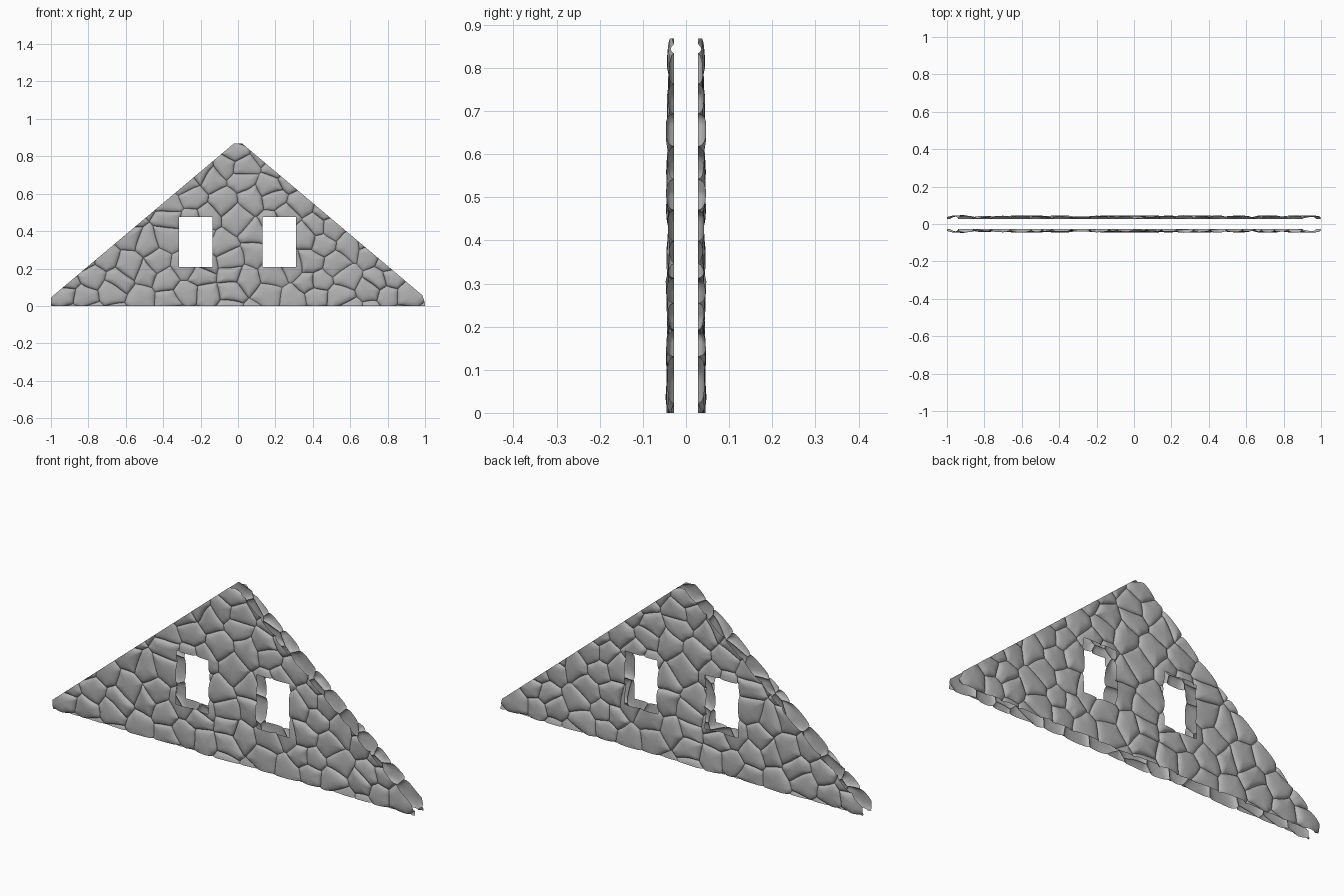
import bpy, bmesh, math, random
from mathutils import Vector, noise

if "Cube" in bpy.data.objects:
    bpy.data.objects.remove(bpy.data.objects["Cube"], do_unlink=True)

stone = bpy.data.materials.new("grey stone")
stone.use_nodes = True
GREY = (0.45, 0.45, 0.45, 1)
stone.diffuse_color = GREY
bsdf = next(n for n in stone.node_tree.nodes if n.type == "BSDF_PRINCIPLED")
bsdf.inputs["Base Color"].default_value = GREY
bsdf.inputs["Roughness"].default_value = 0.8

INNER = 0.027                  # depth of the joints between stones
STEP_X, STEP_Z = 0.135, 0.1    # average stone size
WINDOWS = [(-0.315, -0.135), (0.13, 0.31)]
SILL, HEAD = 0.208, 0.475
PROFILE = [(1, 0.05), (0.93, 0.42), (0.78, 0.72), (0.5, 0.92)]


def clip(poly, point, normal):
    """Keep the part of a convex polygon behind a line."""
    out = []
    for a, b in zip(poly, poly[1:] + poly[:1]):
        da, db = (a - point).dot(normal), (b - point).dot(normal)
        if da <= 0:
            out.append(a)
        if da * db < 0:
            out.append(a.lerp(b, da / (da - db)))
    return out


def stone_seeds():
    """Staggered, jittered courses of stones."""
    seeds = []
    for row in range(-1, 11):
        for col in range(-9, 10):
            x = (col + 0.5 * (row % 2) + random.uniform(-0.36, 0.36)) * STEP_X
            z = (row + 0.5 + random.uniform(-0.38, 0.38)) * STEP_Z
            if abs(x) < 1.25 - z:
                seeds.append(Vector((x, z)))
    return seeds


def outline(seed, seeds):
    """Cell around a seed, with its edges subdivided so they can curve."""
    w = 0.2
    poly = [seed + Vector(c) for c in ((-w, -w), (w, -w), (w, w), (-w, w))]
    for other in seeds:
        if other is not seed and (other - seed).length < 0.55:
            poly = clip(poly, (seed + other) / 2, other - seed)
    points = []
    for a, b in zip(poly, poly[1:] + poly[:1]):
        parts = max(1, round((b - a).length / 0.016))
        points += [a.lerp(b, i / parts) for i in range(parts)]
    return points


def add_stone(bm, ring, side):
    """A domed stone made of shrinking rings around its middle."""
    middle = sum(ring, Vector((0, 0))) / len(ring)
    peak = random.uniform(0.012, 0.019)
    tilt = Vector((random.uniform(-4, 4), random.uniform(-4, 4)))

    def vert(p, rise):
        depth = INNER + min(0.0215, peak * rise * (1 + tilt.dot(p - middle)))
        wobble = noise.noise_vector(Vector((p.x, 0, p.y)) * 8) * 0.016
        return bm.verts.new((p.x + wobble.x, side * depth, p.y + wobble.z))

    rings = [[vert(middle.lerp(p, s), rise) for p in ring] for s, rise in PROFILE]
    top = vert(middle, 1)
    n = len(ring)
    for i in range(n):
        j = (i + 1) % n
        for low, high in zip(rings, rings[1:]):
            bm.faces.new((low[i], low[j], high[j], high[i]))
        bm.faces.new((rings[-1][i], rings[-1][j], top))


def cut(bm, point, normal, trim=True):
    bmesh.ops.bisect_plane(bm, geom=bm.verts[:] + bm.edges[:] + bm.faces[:], dist=1e-6,
                           plane_co=point, plane_no=normal, clear_outer=trim)


def gable_skin(name, side):
    random.seed(7)
    bm = bmesh.new()
    seeds = stone_seeds()
    for seed in seeds:
        ring = outline(seed, seeds)
        if len(ring) > 2:
            add_stone(bm, ring, side)

    # Trim to the gable: base, ends, roof slopes and blunt tip
    cut(bm, (0, 0, 0), (0, 0, -1))
    cut(bm, (0, 0, 0.868), (0, 0, 1))
    for s in (-1, 1):
        cut(bm, (s, 0, 0), (s, 0, 0))
        cut(bm, (s, 0, 0.045), (s * 0.825, 0, 0.98))
    cut(bm, (1, 0, 0.015), (0.9, 0, 0.3))

    # Window openings
    for z in (SILL, HEAD):
        cut(bm, (0, 0, z), (0, 0, 1), False)
    for x in sum(WINDOWS, ()):
        cut(bm, (x, 0, 0), (1, 0, 0), False)
    hole = []
    for f in bm.faces:
        c = f.calc_center_median()
        if SILL < c.z < HEAD and any(a < c.x < b for a, b in WINDOWS):
            hole.append(f)
    bmesh.ops.delete(bm, geom=hole, context="FACES")

    # Stones face outwards
    for f in bm.faces:
        f.normal_update()
        f.smooth = True
        if f.normal.y * side < 0:
            f.normal_flip()
    mesh = bpy.data.meshes.new(name)
    bm.to_mesh(mesh)
    bm.free()
    mesh.materials.append(stone)
    obj = bpy.data.objects.new(name, mesh)
    bpy.context.collection.objects.link(obj)


gable_skin("front_stone_gable", -1)
gable_skin("back_stone_gable", 1)
